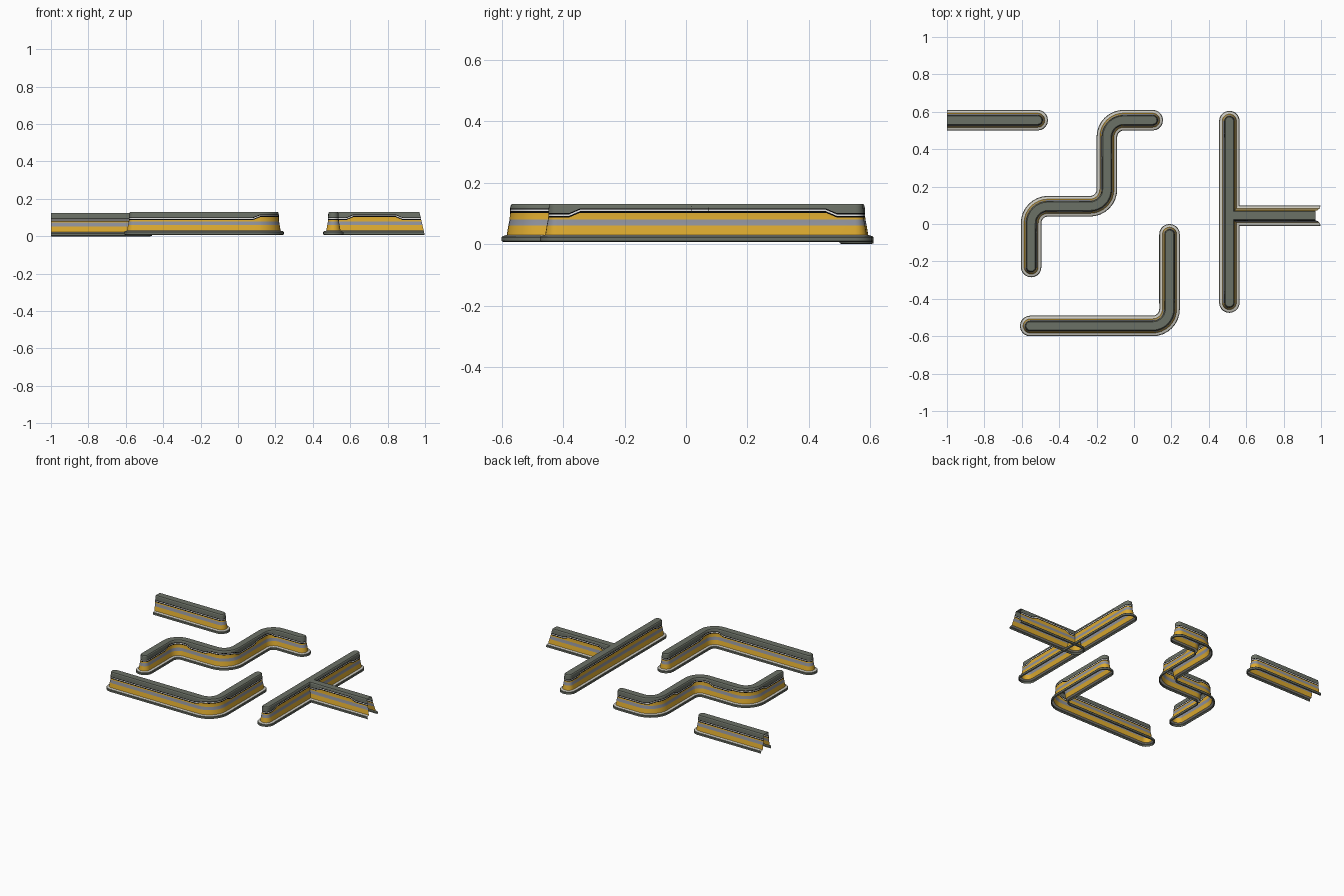
import bpy, bmesh, math
from mathutils import Vector

cube = bpy.data.objects.get("Cube")
if cube:
    bpy.data.objects.remove(cube)


def material(name, rgb):
    mat = bpy.data.materials.new(name)
    mat.use_nodes = True
    color = (*[c ** 2.2 for c in rgb], 1)
    mat.diffuse_color = color
    mat.node_tree.nodes["Principled BSDF"].inputs["Base Color"].default_value = color
    return mat


DARK, PALE, YELLOW, BLUE, BLACK, WHITE = range(6)
MATERIALS = [
    material("dark grey", (0.42, 0.44, 0.40)),
    material("pale grey", (0.80, 0.79, 0.75)),
    material("warning yellow", (0.86, 0.66, 0.20)),
    material("blue grey", (0.56, 0.57, 0.61)),
    material("black", (0.05, 0.05, 0.05)),
    material("white", (0.93, 0.93, 0.93)),
]

# Cross-section: offset, height, share of lip rise, colour of band above
PROFILE = [
    (0.048, 0.007, 0, DARK),
    (0.055, 0.010, 0, DARK),
    (0.055, 0.022, 0, DARK),
    (0.052, 0.026, 0, PALE),
    (0.038, 0.030, 0, YELLOW),
    (0.033, 0.060, 0, BLUE),
    (0.029, 0.080, 0, YELLOW),
    (0.028, 0.087, 1, BLACK),
    (0.028, 0.092, 1, WHITE),
    (0.028, 0.097, 1, BLACK),
    (0.028, 0.101, 1, DARK),
    (0.026, 0.125, 0, DARK),
    (0.022, 0.130, 0, DARK),
    (0.000, 0.130, 0, DARK),
]
RISE = 0.015
RAMP = 0.035


def rounded_path(corners, radius=0.09, steps=8):
    """Round every inner corner of a right-angled path."""
    pts = [Vector(c) for c in corners]
    out = [pts[0]]
    for a, b, c in zip(pts, pts[1:], pts[2:]):
        u, v = (a - b).normalized(), (c - b).normalized()
        centre = b + (u + v) * radius
        for i in range(steps + 1):
            t = math.pi / 2 * i / steps
            out.append(centre - v * radius * math.cos(t) - u * radius * math.sin(t))
    return out + [pts[-1]]


def add_stations(path, distances):
    """Insert points at the given distances along the path."""
    out, travelled = [(0.0, path[0])], 0.0
    for a, b in zip(path, path[1:]):
        length = (b - a).length
        for d in sorted(distances):
            if travelled + 1e-4 < d < travelled + length - 1e-4:
                out.append((d, a.lerp(b, (d - travelled) / length)))
        travelled += length
        out.append((travelled, b))
    return out


def outline(stations, raised, open_start, open_end):
    """List of (point, outward direction, lip rise) around the wall."""
    pts = [p for _, p in stations]
    sides = []
    for i, (s, p) in enumerate(stations):
        before = (p - pts[i - 1]).normalized() if i else (pts[1] - p).normalized()
        after = (pts[i + 1] - p).normalized() if i + 1 < len(pts) else before
        tangent = (before + after).normalized()
        normal = Vector((tangent.y, -tangent.x))
        lift = max([min(1, max(0, min(s - a, b - s) / RAMP)) for a, b in raised] + [0])
        sides.append((p, normal, lift * RISE))

    def cap(entry, sign):
        p, n, lift = entry
        start = math.atan2(n.y, n.x) + (0 if sign > 0 else math.pi)
        angles = [start + math.pi * i / 10 for i in range(1, 10)]
        return [(p, Vector((math.cos(a), math.sin(a))), lift) for a in angles]

    right = sides
    left = [(p, -n, lift) for p, n, lift in reversed(sides)]
    tip = [] if open_end else cap(sides[-1], 1)
    tail = [] if open_start else cap(sides[0], -1)
    if open_start:
        return left[::1] and right + tip + left
    if open_end:
        return left + tail + right
    return right + tip + left + tail


def wall(name, corners, raised=(), open_start=False, open_end=False, drop=0.0, rake=0.0):
    """Sweep the cross-section along a path, with rounded or open ends."""
    breaks = [d for a, b in raised for d in (a, a + RAMP, b - RAMP, b)]
    stations = add_stations(rounded_path(corners), breaks)
    ring = outline(stations, raised, open_start, open_end)
    closed = not (open_start or open_end)
    end = stations[-1][1]
    bm = bmesh.new()
    rows = []
    for off, z, share, _ in PROFILE:
        row = []
        for p, n, lift in ring:
            q = p + n * off
            if open_end and (p - end).length < 1e-5:
                q.x -= rake * z / PROFILE[-1][1]
            row.append(bm.verts.new((q.x, q.y, z + share * lift - drop)))
        rows.append(row)
    count = len(ring)
    for level, (low, high) in enumerate(zip(rows, rows[1:])):
        for i in range(count if closed else count - 1):
            j = (i + 1) % count
            face = bm.faces.new((low[i], low[j], high[j], high[i]))
            face.material_index = PROFILE[level][3]
    bmesh.ops.remove_doubles(bm, verts=bm.verts, dist=1e-5)
    mesh = bpy.data.meshes.new(name)
    bm.to_mesh(mesh)
    bm.free()
    for mat in MATERIALS:
        mesh.materials.append(mat)
    obj = bpy.data.objects.new(name, mesh)
    bpy.context.collection.objects.link(obj)
    bpy.ops.object.select_all(action="DESELECT")
    obj.select_set(True)
    bpy.context.view_layer.objects.active = obj
    bpy.ops.object.shade_smooth_by_angle(angle=math.radians(25))


# Straight wall with one open end
wall("straight_wall", [(-1, 0.555), (-0.515, 0.555)], open_start=True, drop=0.007)

# Double-bend wall
wall("double_bend_wall",
     [(-0.55, -0.23), (-0.55, 0.095), (-0.145, 0.095), (-0.145, 0.555), (0.10, 0.555)],
     raised=[(0.18, 0.43), (0.54, 0.74), (0.90, 1.12)])

# Corner wall, lip raised around the bend
wall("corner_wall", [(-0.555, -0.545), (0.19, -0.545), (0.19, -0.055)],
     raised=[(0.635, 0.86)])

# Junction: long wall and its open-ended branch
wall("junction_wall", [(0.51, -0.42), (0.51, 0.55)], raised=[(0.04, 0.91)])
wall("junction_branch", [(0.51, 0.045), (1.0, 0.045)], raised=[(0.07, 0.37)],
     open_end=True, rake=0.03)
